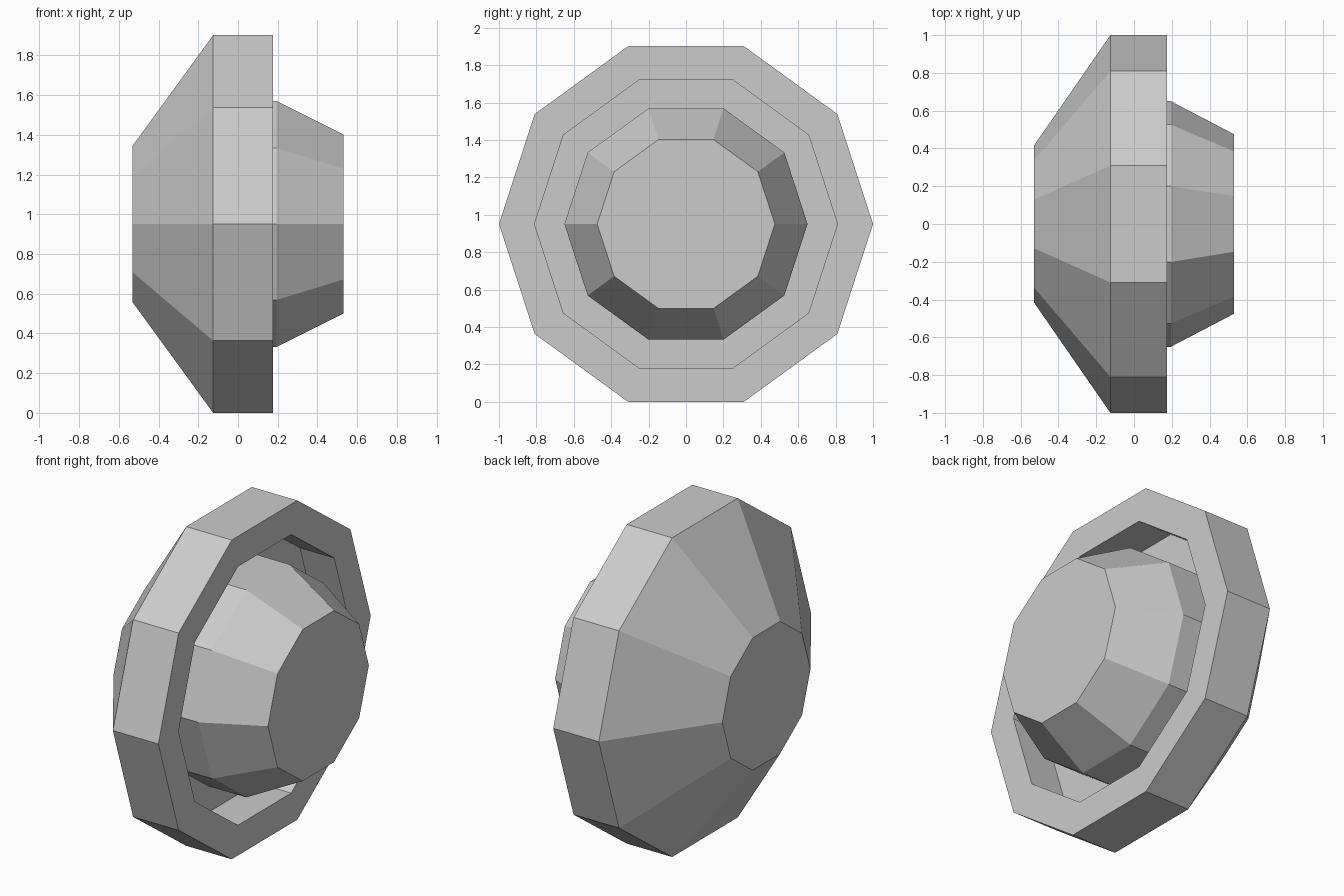
import bpy, bmesh
from math import cos, sin, pi

if "Cube" in bpy.data.objects:
    bpy.data.objects.remove(bpy.data.objects["Cube"])

SIDES = 10
CENTRE_Z = 0.951


def lathe(name, profile, cap_start=False, cap_end=False):
    """Ten-sided turned shape around the x axis; profile is (x, radius)."""
    bm = bmesh.new()
    rings = [[bm.verts.new((x, r * cos(2 * pi * i / SIDES),
                            CENTRE_Z + r * sin(2 * pi * i / SIDES)))
              for i in range(SIDES)] for x, r in profile]
    for a, b in zip(rings, rings[1:]):
        for i in range(SIDES):
            j = (i + 1) % SIDES
            bm.faces.new((a[j], a[i], b[i], b[j]))
    if cap_start:
        bm.faces.new(rings[0][::-1])
    if cap_end:
        bm.faces.new(rings[-1])
    for f in bm.faces:
        f.normal_update()
    # side faces follow the direction of the cap
    bmesh.ops.recalc_face_normals(bm, faces=bm.faces[:])
    cap = bm.faces[-1] if (cap_start or cap_end) else None
    bm.faces.ensure_lookup_table()
    cap = bm.faces[-1]
    if (cap.normal.x > 0) != cap_end:
        bmesh.ops.reverse_faces(bm, faces=bm.faces[:])
    mesh = bpy.data.meshes.new(name)
    bm.to_mesh(mesh)
    bm.free()
    ob = bpy.data.objects.new(name, mesh)
    bpy.context.collection.objects.link(ob)
    return ob


# Housing: back cap, flared shell, rim, recess wall and recess floor
lathe("lamp_housing",
      [(-0.53, 0.415), (-0.125, 1.0), (0.175, 1.0), (0.175, 0.81),
       (-0.05, 0.81), (-0.05, 0.65)], cap_start=True)

# Lens: short drum tapering to a flat front
lathe("lamp_lens", [(-0.05, 0.65), (0.195, 0.65), (0.53, 0.475)], cap_end=True)
